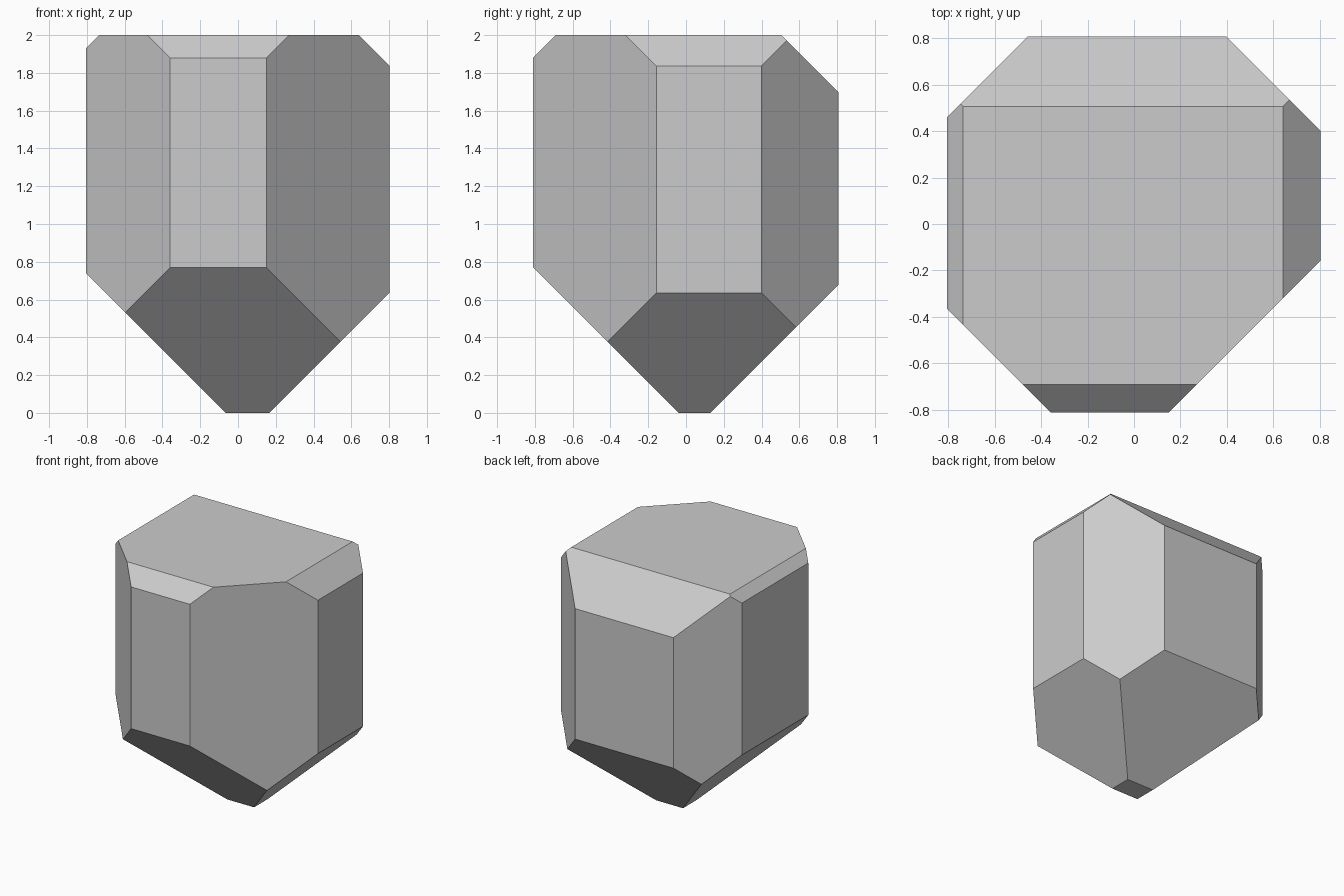
import bpy, bmesh
from mathutils import Vector

if "Cube" in bpy.data.objects:
    bpy.data.objects.remove(bpy.data.objects["Cube"])

# Block that bounds the crystal
LOW, HIGH = Vector((-0.805, -0.81, 0.0)), Vector((0.803, 0.807, 2.0))
bm = bmesh.new()
bmesh.ops.create_cube(bm, size=1)
for v in bm.verts:
    v.co = [HIGH[i] if v.co[i] > 0 else LOW[i] for i in range(3)]

# 45 degree edge cuts: (nx, ny, nz, limit) keeps nx*x + ny*y + nz*z <= limit
CUTS = [
    # upright edges
    (1, 1, 0, 1.203), (-1, 1, 0, 1.263), (-1, -1, 0, 1.169), (1, -1, 0, 0.96),
    # top edges
    (1, 0, 1, 2.64), (-1, 0, 1, 2.735), (0, 1, 1, 2.506), (0, -1, 1, 2.69),
    # bottom edges
    (1, 0, -1, 0.167), (-1, 0, -1, 0.065), (0, 1, -1, 0.13), (0, -1, -1, 0.04),
]


def slice_off(normal, limit):
    n = Vector(normal)
    cut = bmesh.ops.bisect_plane(
        bm, geom=bm.verts[:] + bm.edges[:] + bm.faces[:], dist=1e-5,
        plane_co=n * (limit / n.length_squared), plane_no=n, clear_outer=True)
    rim = [e for e in cut["geom_cut"] if isinstance(e, bmesh.types.BMEdge)]
    bmesh.ops.edgeloop_fill(bm, edges=rim)


for nx, ny, nz, limit in CUTS:
    slice_off((nx, ny, nz), limit)
bmesh.ops.recalc_face_normals(bm, faces=bm.faces[:])

# Faceted stone, flat shaded
mesh = bpy.data.meshes.new("faceted_stone")
bm.to_mesh(mesh)
bm.free()
stone = bpy.data.objects.new("faceted_stone", mesh)
bpy.context.collection.objects.link(stone)
